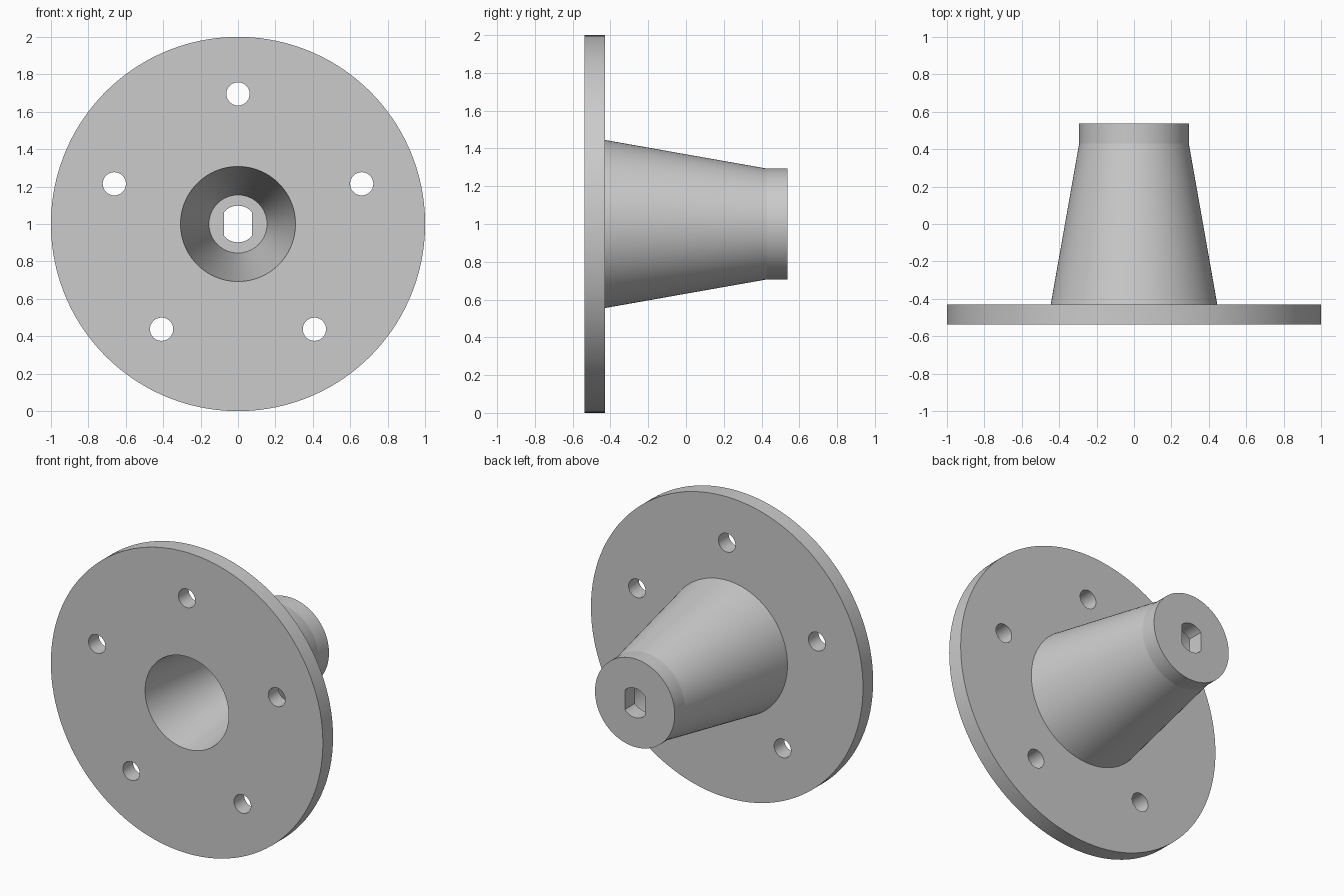
import bpy, bmesh, math
from mathutils import Matrix, Vector

cube = bpy.data.objects.get("Cube")
if cube:
    bpy.data.objects.remove(cube, do_unlink=True)

CENTRE = Vector((0, 0, 1))
BACK, FRONT = 0.537, -0.537
STEP = 0.43            # where the collar starts, and the bore ends

grey = bpy.data.materials.new("plain grey")
grey.use_nodes = True
colour = (0.6, 0.6, 0.6, 1)
grey.diffuse_color = colour
grey.node_tree.nodes["Principled BSDF"].inputs["Base Color"].default_value = colour


def add_object(name, bm):
    bmesh.ops.recalc_face_normals(bm, faces=bm.faces)
    mesh = bpy.data.meshes.new(name)
    bm.to_mesh(mesh)
    bm.free()
    mesh.materials.append(grey)
    obj = bpy.data.objects.new(name, mesh)
    bpy.context.collection.objects.link(obj)
    return obj


def lathe(name, profile, sides):
    """Closed solid turned about the y axis from (radius, y) rings."""
    bm = bmesh.new()
    rings = []
    for r, y in profile:
        angles = [math.tau * i / sides for i in range(sides)]
        rings.append([bm.verts.new(CENTRE + Vector((r * math.sin(a), y, r * math.cos(a))))
                      for a in angles])
    for a, b in zip(rings, rings[1:]):
        for i in range(sides):
            j = (i + 1) % sides
            bm.faces.new((a[i], a[j], b[j], b[i]))
    bm.faces.new(rings[0])
    bm.faces.new(rings[-1])
    return add_object(name, bm)


def prism(name, outline, y0, y1):
    """Extrude an (x, z) outline along y."""
    bm = bmesh.new()
    face = bm.faces.new([bm.verts.new(CENTRE + Vector((x, y0, z))) for x, z in outline])
    grown = bmesh.ops.extrude_face_region(bm, geom=[face])["geom"]
    moved = [v for v in grown if isinstance(v, bmesh.types.BMVert)]
    bmesh.ops.translate(bm, verts=moved, vec=(0, y1 - y0, 0))
    return add_object(name, bm)


# Flange with tapered hub and straight collar
flange_hub = lathe("flange_hub", [(1, FRONT), (1, -0.43), (0.445, -0.43),
                                  (0.293, STEP), (0.293, BACK)], 120)

# Tapered bore, opening at the front
cutters = [lathe("bore_cutter", [(0.323, FRONT - 0.1), (0.155, STEP)], 120)]

# Shaft slot: a round hole with two flat sides
half_width, radius = 0.074, 0.098
start = math.asin(half_width / radius)
arc = [start * (2 * i / 12 - 1) for i in range(13)]
top = [(radius * math.sin(a), radius * math.cos(a)) for a in arc]
cutters.append(prism("slot_cutter", top + [(-x, -z) for x, z in top], STEP - 0.1, BACK + 0.1))

# Five bolt holes
for k in range(5):
    turn = Matrix.Rotation(math.tau * k / 5, 2)
    cx, cz = turn @ Vector((0, 0.695))
    ring = [(cx + 0.062 * math.cos(math.tau * i / 48), cz + 0.062 * math.sin(math.tau * i / 48))
            for i in range(48)]
    cutters.append(prism("bolt_hole_cutter", ring, FRONT - 0.1, -0.33))

# Cut, then drop the cutters
bpy.context.view_layer.objects.active = flange_hub
flange_hub.select_set(True)
for cutter in cutters:
    cutter.hide_render = True
    cut = flange_hub.modifiers.new("cut", "BOOLEAN")
    cut.operation, cut.solver, cut.object = "DIFFERENCE", "EXACT", cutter
    bpy.ops.object.modifier_apply(modifier=cut.name)
    bpy.data.objects.remove(cutter, do_unlink=True)

bpy.ops.object.shade_smooth_by_angle(angle=math.radians(9))
